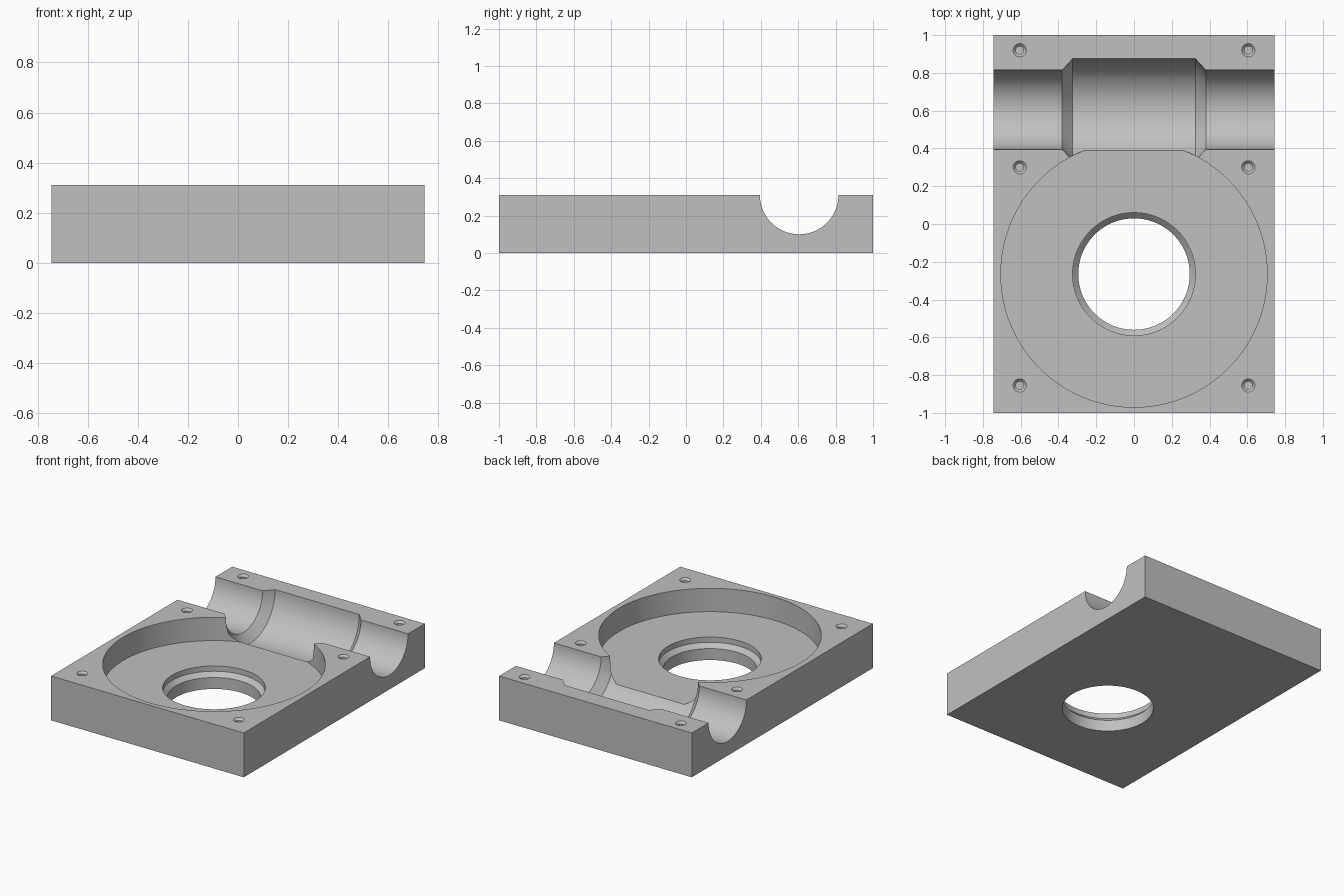
import bpy
import bmesh
import math
from mathutils import Matrix, Vector

if "Cube" in bpy.data.objects:
    bpy.data.objects.remove(bpy.data.objects["Cube"], do_unlink=True)

HEIGHT = 0.31
WIDTH = 1.49
LENGTH = 2.0

# One plain grey for the whole casting
grey = bpy.data.materials.new("plain grey")
grey.use_nodes = True
colour = (0.53, 0.53, 0.53, 1.0)
grey.diffuse_color = colour
grey.node_tree.nodes["Principled BSDF"].inputs["Base Color"].default_value = colour


def add_object(name, bm):
    mesh = bpy.data.meshes.new(name)
    bmesh.ops.recalc_face_normals(bm, faces=bm.faces)
    bm.to_mesh(mesh)
    bm.free()
    mesh.materials.append(grey)
    obj = bpy.data.objects.new(name, mesh)
    bpy.context.collection.objects.link(obj)
    return obj


def lathe(name, profile, centre, segments, along_x=False):
    """Closed solid of revolution from (radius, distance along axis) pairs."""
    bm = bmesh.new()
    rings = []
    for radius, along in profile:
        angles = [math.tau * i / segments for i in range(segments)]
        rings.append([bm.verts.new((radius * math.cos(a), radius * math.sin(a), along))
                      for a in angles])
    for low, high in zip(rings, rings[1:]):
        for i in range(segments):
            j = (i + 1) % segments
            bm.faces.new((low[i], low[j], high[j], high[i]))
    bm.faces.new(rings[0])
    bm.faces.new(rings[-1])
    if along_x:
        bm.transform(Matrix.Rotation(math.pi / 2, 4, "Y"))
    bm.transform(Matrix.Translation(Vector(centre)))
    return add_object(name, bm)


# Rectangular block
bm = bmesh.new()
bmesh.ops.create_cube(bm, size=1)
bm.transform(Matrix.Translation((0, 0, HEIGHT / 2)) @ Matrix.Diagonal((WIDTH, LENGTH, HEIGHT, 1)))
housing = add_object("housing_half", bm)

# Round pocket with its stepped through bore
cutters = [lathe("pocket_cutter",
                 [(0.295, -0.1), (0.295, 0.08), (0.325, 0.11), (0.325, 0.147),
                  (0.705, 0.147), (0.705, 0.5)],
                 (0, -0.265, 0), 128)]

# Half-round cross channel, wider in the middle with sloped shoulders
half = [(0.27, 0.325), (0.21, 0.38), (0.21, 0.9)]
channel = [(r, -x) for r, x in reversed(half)] + half
cutters.append(lathe("channel_cutter", channel, (0, 0.605, HEIGHT), 96, along_x=True))

# Countersunk blind screw holes
for x in (-0.605, 0.605):
    for y in (-0.855, 0.3, 0.92):
        cutters.append(lathe("screw_hole_cutter",
                             [(0.021, -0.2), (0.021, -0.014), (0.035, 0), (0.035, 0.1)],
                             (x, y, HEIGHT), 32))

# Cut everything out, then drop the cutters
bpy.ops.object.select_all(action="DESELECT")
bpy.context.view_layer.objects.active = housing
housing.select_set(True)
for cutter in cutters:
    cutter.hide_render = True
    mod = housing.modifiers.new("cut", "BOOLEAN")
    mod.operation = "DIFFERENCE"
    mod.solver = "EXACT"
    mod.object = cutter
    bpy.ops.object.modifier_apply(modifier=mod.name)
    bpy.data.objects.remove(cutter, do_unlink=True)

bpy.ops.object.shade_smooth_by_angle(angle=math.radians(25))
